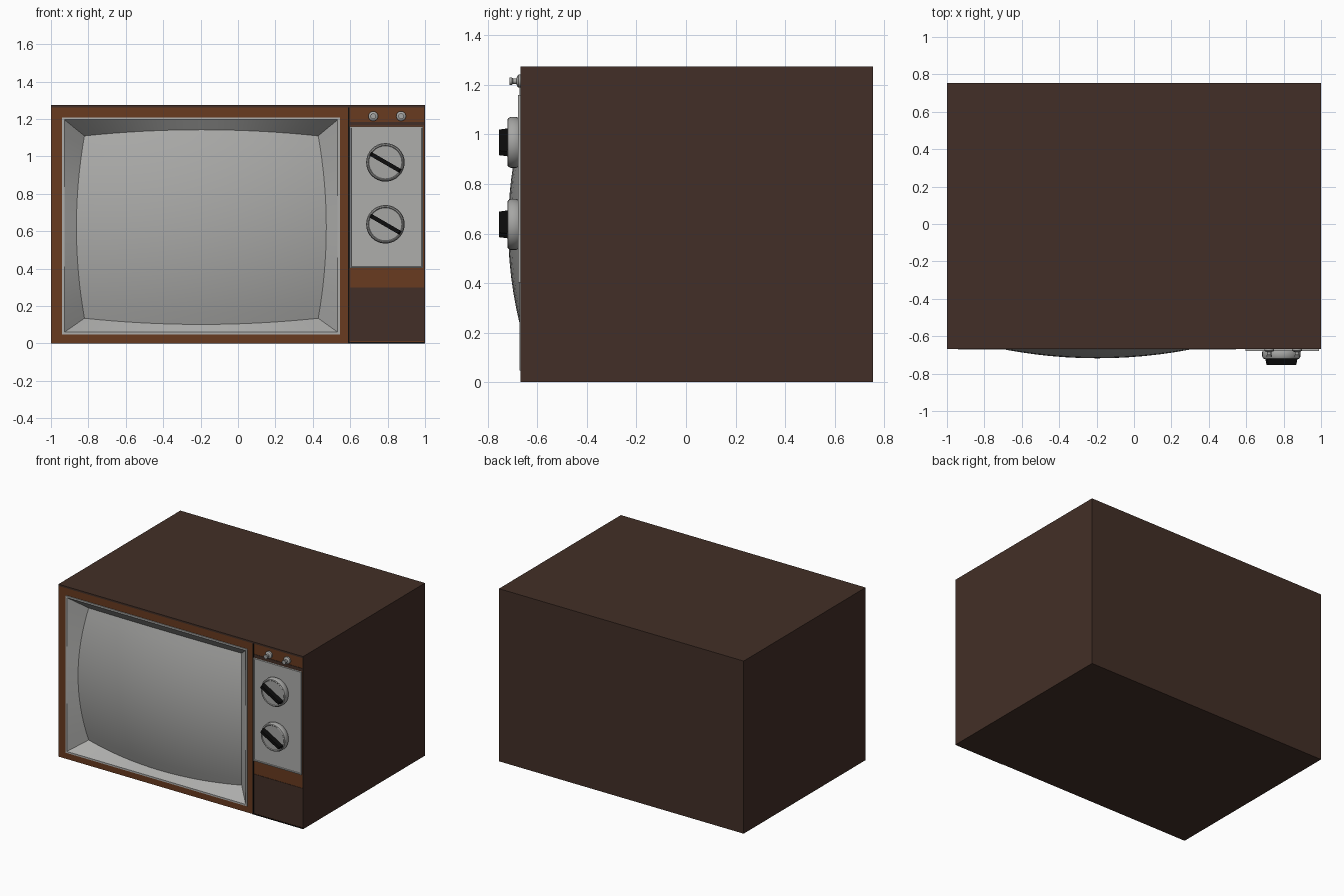
import bpy, bmesh, math
from mathutils import Matrix, Vector

old = bpy.data.objects.get("Cube")
if old:
    bpy.data.objects.remove(old, do_unlink=True)


def material(name, rgb):
    m = bpy.data.materials.new(name)
    m.use_nodes = True
    m.diffuse_color = (*rgb, 1)
    m.node_tree.nodes["Principled BSDF"].inputs["Base Color"].default_value = (*rgb, 1)
    return m


DARK = material("dark brown veneer", (0.055, 0.028, 0.02))
WOOD = material("reddish wood", (0.14, 0.043, 0.014))
GREY = material("light grey panel", (0.42, 0.42, 0.41))
GLASS = material("grey screen glass", (0.40, 0.40, 0.39))
METAL = material("knob grey", (0.38, 0.38, 0.37))
BLACK = material("black", (0.004, 0.004, 0.004))

FRONT, BACK, HEIGHT = -0.665, 0.755, 1.275


def finish(name, bm, mats, smooth=None):
    bmesh.ops.recalc_face_normals(bm, faces=bm.faces)
    mesh = bpy.data.meshes.new(name)
    bm.to_mesh(mesh)
    bm.free()
    for m in mats:
        mesh.materials.append(m)
    ob = bpy.data.objects.new(name, mesh)
    bpy.context.collection.objects.link(ob)
    if smooth:
        bpy.ops.object.select_all(action="DESELECT")
        ob.select_set(True)
        bpy.context.view_layer.objects.active = ob
        bpy.ops.object.shade_smooth_by_angle(angle=math.radians(smooth))
    return ob


def box_mesh(x0, x1, y0, y1, z0, z1):
    bm = bmesh.new()
    size = Matrix.Diagonal((x1 - x0, y1 - y0, z1 - z0, 1))
    mid = Matrix.Translation(((x0 + x1) / 2, (y0 + y1) / 2, (z0 + z1) / 2))
    bmesh.ops.create_cube(bm, size=1, matrix=mid @ size)
    return bm


def front_face(bm):
    return min(bm.faces, key=lambda f: f.calc_center_median().y)


def plate(name, x0, x1, z0, z1, mat, depth=0.003):
    return finish(name, box_mesh(x0, x1, FRONT - depth, FRONT + 0.002, z0, z1), [mat])


def bridge(bm, a, b):
    for i in range(len(a)):
        j = (i + 1) % len(a)
        bm.faces.new((a[i], a[j], b[j], b[i]))


def revolve(name, x, z, profile, mat, segments=32):
    """Turn (radius, y) points around an axis pointing forward."""
    bm = bmesh.new()
    rings = []
    for r, y in profile:
        rings.append([bm.verts.new((x + r * math.cos(2 * math.pi * i / segments), y,
                                    z + r * math.sin(2 * math.pi * i / segments)))
                      for i in range(segments)])
    for a, b in zip(rings, rings[1:]):
        bridge(bm, a, b)
    bm.faces.new(rings[-1])
    bm.faces.new(rings[0])
    return finish(name, bm, [mat], 35)


# Screen layout: a barrel-shaped outline on a domed surface
CX, CZ = -0.196, 0.622
N = 16
OPEN = (-0.94, 0.545, 0.048, 1.208)


def screen_point(u, v):
    x = u * (0.625 + 0.043 * (1 - v * v))
    z = v * (0.4875 + 0.033 * (1 - u * u))
    return Vector((CX + x, -0.718 + 0.19 * x * x + 0.31 * z * z, CZ + z))


def border():
    """Parameters once around the outline, N steps per side."""
    steps = [-1 + 2 * i / N for i in range(N)]
    return ([(t, -1) for t in steps] + [(1, t) for t in steps]
            + [(-t, 1) for t in steps] + [(-1, -t) for t in steps])


def opening_loop(bm, inset, y):
    x0, x1, z0, z1 = OPEN
    hx, hz = (x1 - x0) / 2 - inset, (z1 - z0) / 2 - inset
    return [bm.verts.new(((x0 + x1) / 2 + u * hx, y, (z0 + z1) / 2 + v * hz))
            for u, v in border()]


# Cabinet with an opening in the wooden front
bm = box_mesh(-1, 1, FRONT, BACK, 0, HEIGHT)
face = front_face(bm)
outer = sorted(face.verts, key=lambda v: math.atan2(v.co.z - HEIGHT / 2, v.co.x))
bm.faces.remove(face)
x0, x1, z0, z1 = OPEN
inner = [bm.verts.new((x, FRONT, z))
         for x, z in ((x0, z0), (x1, z0), (x1, z1), (x0, z1))]
bridge(bm, outer, inner)
for f in bm.faces:
    f.material_index = int(f.calc_center_median().y < FRONT + 0.001)
finish("cabinet", bm, [DARK, WOOD])

# Sloping screen surround with a thin raised lip
bm = bmesh.new()
loops = [opening_loop(bm, 0, FRONT + 0.01), opening_loop(bm, 0, FRONT - 0.007),
         opening_loop(bm, 0.012, FRONT - 0.007),
         [bm.verts.new(screen_point(u, v)) for u, v in border()]]
for a, b in zip(loops, loops[1:]):
    bridge(bm, a, b)
finish("screen_surround", bm, [GREY], 25)

# Domed picture tube
bm = bmesh.new()
grid = [[bm.verts.new(screen_point(-1 + 2 * i / N, -1 + 2 * j / N))
         for i in range(N + 1)] for j in range(N + 1)]
for j in range(N):
    for i in range(N):
        bm.faces.new((grid[j][i], grid[j][i + 1], grid[j + 1][i + 1], grid[j + 1][i]))
finish("screen", bm, [GLASS], 60)

# Trim on the wooden front
plate("top_edge_strip", -1, 1, 1.262, HEIGHT, DARK)
plate("lower_panel", 0.598, 0.994, 0.012, 0.3, DARK)
plate("strip_above_controls", 0.598, 0.994, 1.165, 1.185, DARK)
plate("divider_groove", 0.587, 0.595, 0, 1.262, BLACK)
plate("right_edge_line", 0.994, 1, 0, 1.262, DARK)
plate("bottom_edge_line", 0.595, 0.994, 0, 0.008, BLACK)

# Control panel: raised border around a shallow inset
bm = box_mesh(0.597, 0.99, FRONT - 0.014, FRONT + 0.002, 0.402, 1.16)
face = front_face(bm)
bmesh.ops.inset_region(bm, faces=[face], thickness=0.01)
bmesh.ops.inset_region(bm, faces=[face], thickness=0.003, depth=-0.005)
finish("control_panel", bm, [GREY])

# Two large dials, each with a slanted black grip
for label, z in (("upper", 0.968), ("lower", 0.637)):
    revolve(label + "_dial", 0.788, z,
            [(0.095, -0.67), (0.103, -0.685), (0.103, -0.708), (0.098, -0.718),
             (0.092, -0.721), (0.088, -0.717)], METAL)
    bm = box_mesh(-0.096, 0.096, -0.755, -0.71, -0.011, 0.011)
    for v in front_face(bm).verts:
        v.co.x *= 0.88
    turn = Matrix.Translation((0.788, 0, z)) @ Matrix.Rotation(math.radians(30), 4, "Y")
    bmesh.ops.transform(bm, matrix=turn, verts=bm.verts)
    finish(label + "_dial_grip", bm, [BLACK])

# Two small push-pull knobs
for label, x in (("left", 0.872), ("right", 0.723)):
    revolve(label + "_small_knob", x, 1.215,
            [(0.026, -0.66), (0.026, -0.677), (0.02, -0.682), (0.011, -0.684),
             (0.011, -0.698), (0.015, -0.703), (0.015, -0.712)], METAL, 20)
